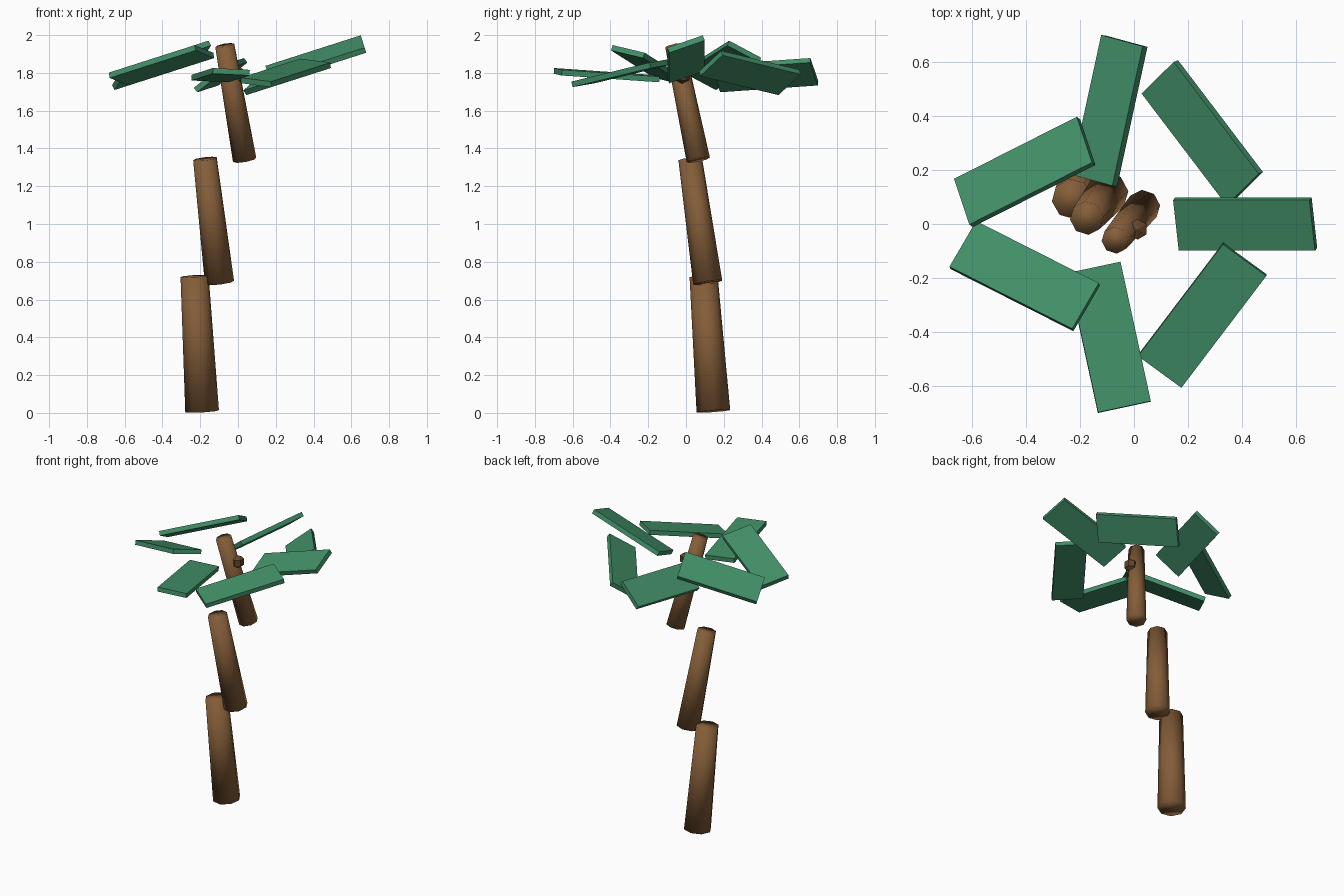
import bpy, math
from mathutils import Matrix, Vector

if "Cube" in bpy.data.objects:
    bpy.data.objects.remove(bpy.data.objects["Cube"])


def material(name, color):
    m = bpy.data.materials.new(name)
    m.diffuse_color = (*color, 1)
    m.use_nodes = True
    m.node_tree.nodes["Principled BSDF"].inputs["Base Color"].default_value = m.diffuse_color
    return m


BARK = material("bark", (0.23, 0.11, 0.04))
NUT = material("nut", (0.13, 0.06, 0.02))
LEAF = material("leaf", (0.055, 0.28, 0.14))


def trunk_piece(name, bottom, top, r_bottom, r_top):
    a, b = Vector(bottom), Vector(top)
    bpy.ops.mesh.primitive_cone_add(vertices=8, radius1=r_bottom, radius2=r_top,
                                    depth=(b - a).length)
    ob = bpy.context.object
    ob.name = name
    ob.matrix_world = (Matrix.Translation((a + b) / 2)
                       @ (b - a).to_track_quat('Z', 'Y').to_matrix().to_4x4())
    ob.data.materials.append(BARK)
    bpy.ops.object.shade_smooth()


# Three tapered, staggered trunk pieces
trunk_piece("trunk_lower", (-0.19, 0.145, 0.009), (-0.23, 0.093, 0.724), 0.09, 0.075)
trunk_piece("trunk_middle", (-0.098, 0.115, 0.69), (-0.175, 0.022, 1.345), 0.078, 0.063)
trunk_piece("trunk_upper", (0.035, 0.065, 1.34), (-0.07, -0.06, 1.945), 0.063, 0.051)

# Small low-poly nut beside the trunk top
bpy.ops.mesh.primitive_uv_sphere_add(segments=6, ring_count=3, radius=0.044,
                                     location=(0.013, -0.02, 1.785))
nut = bpy.context.object
nut.name = "nut"
nut.data.materials.append(NUT)

# Seven slab leaves in a ring, each turned against its ring angle then tilted
centres = [(0.412, 0, 1.872), (0.253, 0.338, 1.80), (-0.092, 0.42, 1.788),
           (-0.405, 0.193, 1.84)]
centres += [(x, -y, z) for x, y, z in reversed(centres[1:])]
for i, c in enumerate(centres):
    bpy.ops.mesh.primitive_cube_add(size=1)
    leaf = bpy.context.object
    leaf.name = f"leaf_{i + 1}"
    leaf.data.transform(Matrix.Diagonal((0.53, 0.2, 0.03, 1)))
    leaf.matrix_world = (Matrix.Translation(c)
                         @ Matrix.Rotation(-0.31, 4, 'Y')
                         @ Matrix.Rotation(-i * math.tau / 7, 4, 'Z')
                         @ Matrix.Rotation(0.35, 4, 'X'))
    leaf.data.materials.append(LEAF)
